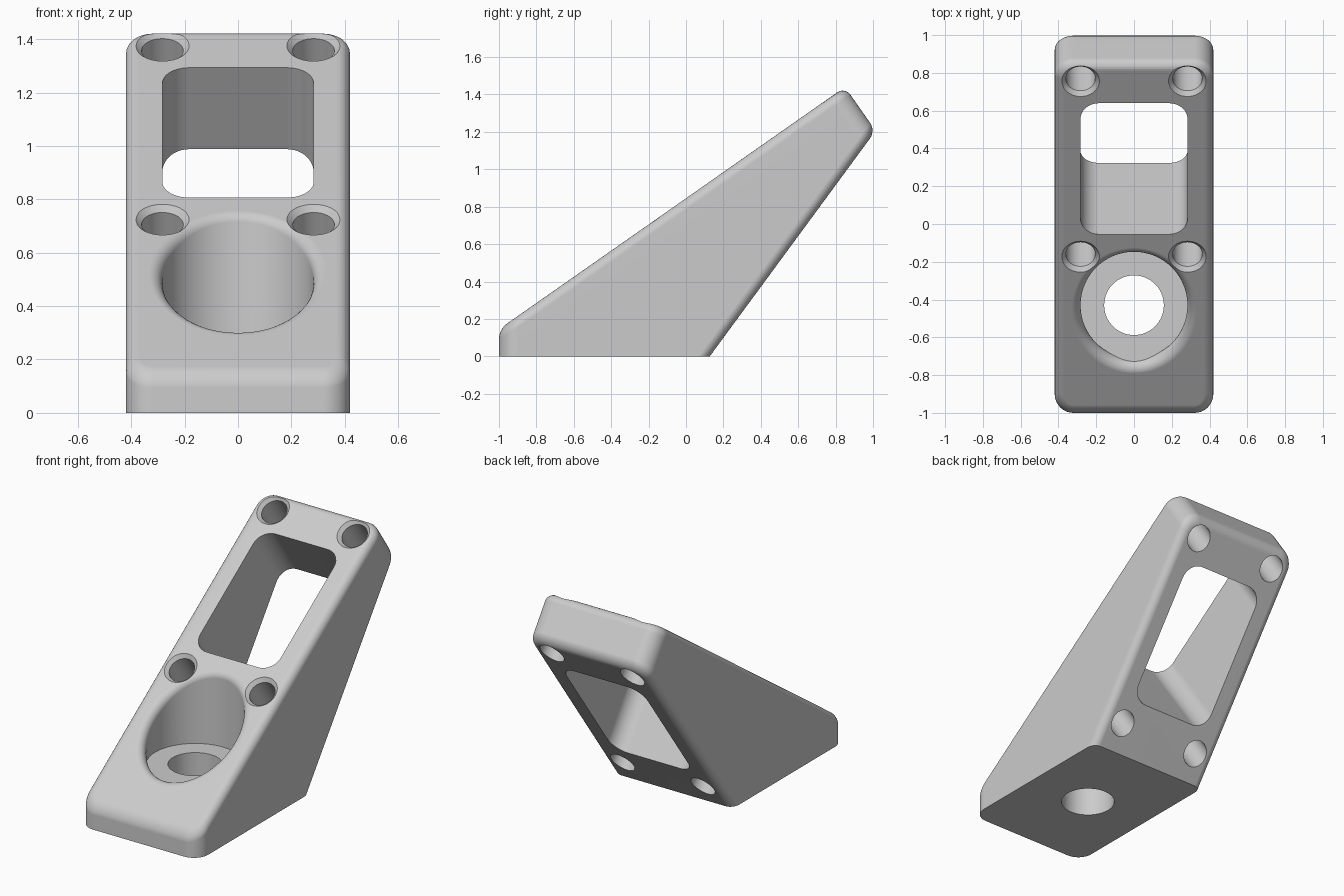
import bpy, bmesh, math
from mathutils import Matrix, Vector

cube = bpy.data.objects.get("Cube")
if cube:
    bpy.data.objects.remove(cube, do_unlink=True)

TILT = math.radians(35)
NORMAL = Vector((0, -math.sin(TILT), math.cos(TILT)))
PLANE_Z = 0.845          # height of the sloping face at y = 0
HALF_W = 0.42
ROUND = 0.05
SEGS = 64


def slope_z(y):
    return PLANE_Z + math.tan(TILT) * y


def on_slope(x, y):
    """Frame on the sloping face, with local z along its normal."""
    return Matrix.Translation((x, y, slope_z(y))) @ Matrix.Rotation(TILT, 4, 'X')


def circle(radius, z):
    angles = [2 * math.pi * i / SEGS for i in range(SEGS)]
    return [Vector((radius * math.cos(a), radius * math.sin(a), z)) for a in angles]


def rounded_rect(hx, hy, r, z, steps=10):
    ring = []
    for q, (sx, sy) in enumerate([(1, 1), (-1, 1), (-1, -1), (1, -1)]):
        for i in range(steps + 1):
            a = math.pi / 2 * (q + i / steps)
            ring.append(Vector((sx * (hx - r) + r * math.cos(a),
                                sy * (hy - r) + r * math.sin(a), z)))
    return ring


def loft(rings, matrix=Matrix()):
    """Closed solid through a stack of equal-sized rings."""
    bm = bmesh.new()
    loops = [[bm.verts.new(matrix @ p) for p in ring] for ring in rings]
    n = len(rings[0])
    for low, high in zip(loops, loops[1:]):
        for i in range(n):
            j = (i + 1) % n
            bm.faces.new((low[i], low[j], high[j], high[i]))
    bm.faces.new(loops[0][::-1])
    bm.faces.new(loops[-1])
    bmesh.ops.recalc_face_normals(bm, faces=bm.faces)
    return bm


def make_object(name, bm):
    mesh = bpy.data.meshes.new(name)
    bm.to_mesh(mesh)
    bm.free()
    obj = bpy.data.objects.new(name, mesh)
    bpy.context.collection.objects.link(obj)
    return obj


def cut(body, bm):
    cutter = make_object("cutter", bm)
    cutter.hide_render = True
    mod = body.modifiers.new("cut", 'BOOLEAN')
    mod.operation = 'DIFFERENCE'
    mod.solver = 'EXACT'
    mod.object = cutter
    bpy.ops.object.modifier_apply(modifier=mod.name)
    bpy.data.objects.remove(cutter, do_unlink=True)


def bevel(bm, edges, width, segments):
    bmesh.ops.bevel(bm, geom=edges, offset=width, offset_type='OFFSET',
                    segments=segments, profile=0.5, affect='EDGES',
                    clamp_overlap=False)


# Wedge body from its side profile
front_top = Vector((-1, slope_z(-1)))
crest = Vector((0.85, slope_z(0.85)))
heel = Vector((1.014, 1.206))
toe = Vector((0.127, 0))
profile = [Vector((-1, 0)), front_top, crest, heel, toe]
bm = loft([[Vector((x, p.x, p.y)) for p in profile] for x in (-HALF_W, HALF_W)])


def edge_on_line(edge, a, b):
    d = (b - a).normalized()
    return all(abs((v.co.y - a.x) * d.y - (v.co.z - a.y) * d.x) < 1e-4
               for v in edge.verts)


# Round the upright corners, then the rims of the sloping and back faces
corners = [e for e in bm.edges
           if abs(e.verts[0].co.x - e.verts[1].co.x) < 1e-4
           and (edge_on_line(e, profile[0], front_top) or edge_on_line(e, crest, heel))]
bevel(bm, corners, 0.1, 10)
rims = [e for e in bm.edges
        if edge_on_line(e, front_top, crest)
        or (edge_on_line(e, heel, toe) and max(v.co.z for v in e.verts) > 1e-4)]
bevel(bm, rims, ROUND, 6)
bmesh.ops.recalc_face_normals(bm, faces=bm.faces)
body = make_object("angled_bracket", bm)
bpy.context.view_layer.objects.active = body
body.select_set(True)

# Upright bore with a rolled lip and a flat floor
BORE_Y, BORE_R, FLOOR_Z, LIP_STEPS = -0.43, 0.283, 0.285, 8
rings = [[] for _ in range(LIP_STEPS + 3)]
for p in circle(1, 0):
    mid = p * (BORE_R + ROUND) + Vector((0, BORE_Y, 0))
    mid.z = slope_z(mid.y) - ROUND / math.cos(TILT)
    rings[0].append(Vector((mid.x - ROUND * p.x, mid.y - ROUND * p.y, 0.1)))
    for k in range(LIP_STEPS + 1):
        rings[k + 1].append(mid + ROUND * (-p).slerp(NORMAL, k / LIP_STEPS))
    rings[-1].append(mid + NORMAL * 0.4)
bore = loft(rings)
cut_geom = bmesh.ops.bisect_plane(bore, geom=bore.verts[:] + bore.edges[:] + bore.faces[:],
                                  plane_co=(0, 0, FLOOR_Z), plane_no=(0, 0, 1),
                                  clear_inner=True)["geom_cut"]
bmesh.ops.contextual_create(bore, geom=[g for g in cut_geom
                                        if isinstance(g, bmesh.types.BMEdge)])
bmesh.ops.recalc_face_normals(bore, faces=bore.faces)
cut(body, bore)

# Bolt hole through the bore floor
cut(body, loft([circle(0.158, -0.1), circle(0.158, 0.35)],
               Matrix.Translation((0, BORE_Y, 0))))

# Rounded window square to the sloping face
cut(body, loft([rounded_rect(0.283, 0.424, 0.1, z) for z in (-1, 0.3)],
               on_slope(0, 0.2925)))

# Four countersunk screw holes
for y in (-0.173, 0.757):
    for x in (-0.283, 0.283):
        cut(body, loft([circle(0.078, -1.1), circle(0.078, -0.022),
                        circle(0.1, 0), circle(0.1, 0.3)], on_slope(x, y)))

# Plain grey finish
grey = bpy.data.materials.new("light_grey")
grey.use_nodes = True
colour = (0.6, 0.6, 0.6, 1)
grey.diffuse_color = colour
grey.node_tree.nodes["Principled BSDF"].inputs["Base Color"].default_value = colour
body.data.materials.clear()
body.data.materials.append(grey)
for poly in body.data.polygons:
    poly.material_index = 0

bpy.ops.object.shade_smooth_by_angle(angle=math.radians(30))
weighted = body.modifiers.new("even_normals", 'WEIGHTED_NORMAL')
weighted.keep_sharp = True
